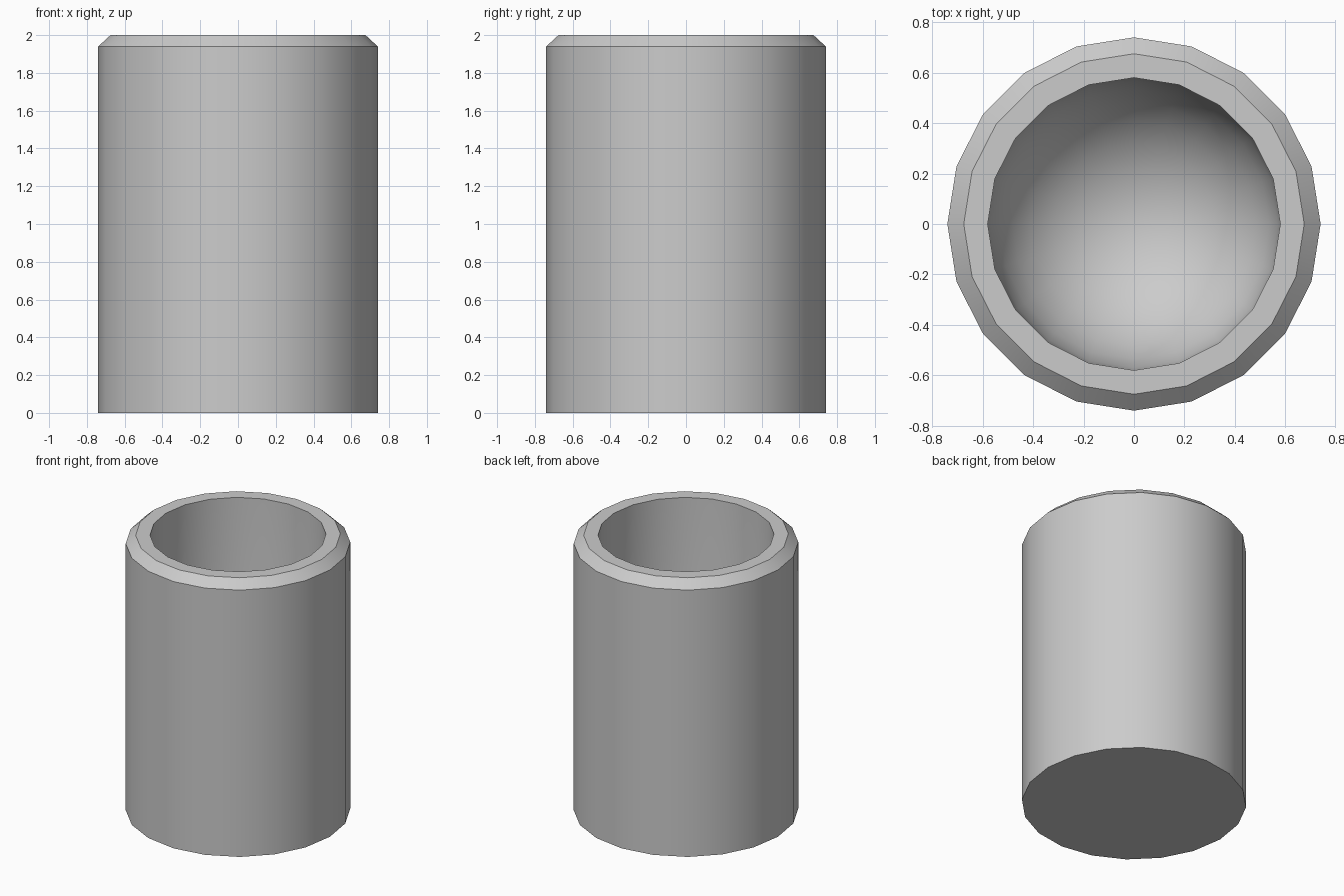
import bpy, bmesh
from math import sin, cos, pi, radians

if "Cube" in bpy.data.objects:
    bpy.data.objects.remove(bpy.data.objects["Cube"])

SIDES = 20
R_OUT, R_LIP, R_IN = 0.74, 0.675, 0.58
HEIGHT, BEVEL_Z, FLOOR_Z = 2.0, 1.94, 0.16
BOWL_STEPS = 8

# Half section: flat base, outer wall, chamfered lip, bore, round bottom
profile = [(0, 0), (R_OUT, 0), (R_OUT, BEVEL_Z), (R_LIP, HEIGHT), (R_IN, HEIGHT)]
for i in range(BOWL_STEPS):
    a = i / BOWL_STEPS * pi / 2
    profile.append((R_IN * cos(a), FLOOR_Z + R_IN * (1 - sin(a))))
profile.append((0, FLOOR_Z))

# Lathe the section into a closed 20-sided cup
bm = bmesh.new()
verts = [bm.verts.new((r, 0, z)) for r, z in profile]
edges = [bm.edges.new(pair) for pair in zip(verts, verts[1:])]
bmesh.ops.spin(bm, geom=verts + edges, cent=(0, 0, 0), axis=(0, 0, 1),
               angle=2 * pi, steps=SIDES)
bmesh.ops.remove_doubles(bm, verts=bm.verts, dist=1e-4)
bmesh.ops.recalc_face_normals(bm, faces=bm.faces)

mesh = bpy.data.meshes.new("cup")
bm.to_mesh(mesh)
bm.free()
cup = bpy.data.objects.new("cup", mesh)
bpy.context.collection.objects.link(cup)

# Smooth walls, crisp rim and base edges
bpy.context.view_layer.objects.active = cup
cup.select_set(True)
bpy.ops.object.shade_smooth_by_angle(angle=radians(30))
